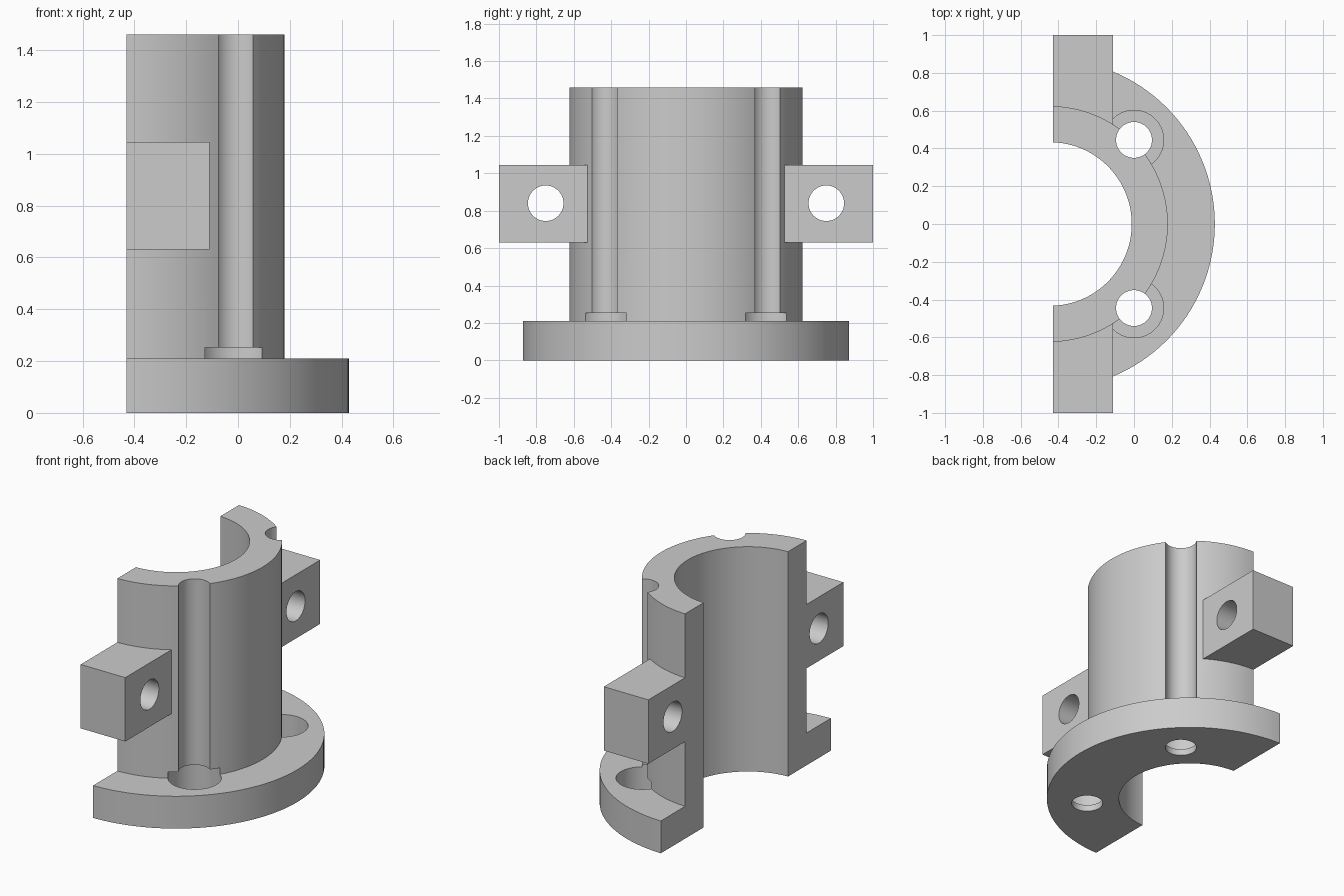
import bpy
import math

if "Cube" in bpy.data.objects:
    bpy.data.objects.remove(bpy.data.objects["Cube"], do_unlink=True)

AXIS_X = -0.445     # axis of the half sleeve
CUT_X = -0.43       # flat parting face
BOLT_Y = 0.445
HOLE_R = 0.095
FLANGE_TOP = 0.21
TOP = 1.46

grey = bpy.data.materials.new("plain grey")
grey.use_nodes = True
grey.diffuse_color = (0.6, 0.6, 0.6, 1)
grey.node_tree.nodes["Principled BSDF"].inputs["Base Color"].default_value = (0.6, 0.6, 0.6, 1)


def cylinder(name, radius, x, y, z0, z1, sides=64):
    bpy.ops.mesh.primitive_cylinder_add(vertices=sides, radius=radius, depth=z1 - z0,
                                        location=(x, y, (z0 + z1) / 2))
    obj = bpy.context.object
    obj.name = name
    return obj


def box(name, low, high):
    centre = [(a + b) / 2 for a, b in zip(low, high)]
    bpy.ops.mesh.primitive_cube_add(size=1, location=centre)
    obj = bpy.context.object
    obj.name = name
    obj.scale = [b - a for a, b in zip(low, high)]
    bpy.ops.object.transform_apply(location=False, rotation=False, scale=True)
    return obj


def combine(body, tool, operation):
    mod = body.modifiers.new(operation.title(), "BOOLEAN")
    mod.operation = operation
    mod.solver = "EXACT"
    mod.object = tool
    bpy.context.view_layer.objects.active = body
    bpy.ops.object.modifier_apply(modifier=mod.name)
    bpy.data.objects.remove(tool, do_unlink=True)


# Flange and sleeve
body = cylinder("flanged_half_sleeve", 0.873, AXIS_X, 0, 0, FLANGE_TOP, 128)
combine(body, cylinder("sleeve", 0.624, AXIS_X, 0, 0.1, TOP, 128), "UNION")

# Clamping lugs
for side in (-1, 1):
    ys = sorted((side * 0.5, side * 1.0))
    combine(body, box("lug", (-0.6, ys[0], 0.63), (-0.11, ys[1], 1.045)), "UNION")

# Main bore and parting face
combine(body, cylinder("bore", 0.433, AXIS_X, 0, -0.2, TOP + 0.2, 128), "DIFFERENCE")
combine(body, box("parting_cut", (-2, -2, -1), (CUT_X, 2, 2)), "DIFFERENCE")

for side in (-1, 1):
    # Bolt channel, through hole and counterbore
    y = side * BOLT_Y
    combine(body, cylinder("bolt_channel", HOLE_R, 0, y, -0.2, TOP + 0.2), "DIFFERENCE")
    combine(body, cylinder("counterbore", 0.157, 0, y, 0.042, 0.252), "DIFFERENCE")
    # Lug hole
    drill = cylinder("lug_hole", HOLE_R, -0.27, side * 0.75, 0.44, 1.24)
    drill.rotation_euler.y = math.pi / 2
    combine(body, drill, "DIFFERENCE")

# Finish
body.data.materials.clear()
body.data.materials.append(grey)
for poly in body.data.polygons:
    poly.material_index = 0
bpy.ops.object.select_all(action="DESELECT")
body.select_set(True)
bpy.context.view_layer.objects.active = body
bpy.ops.object.shade_smooth_by_angle(angle=math.radians(30))
